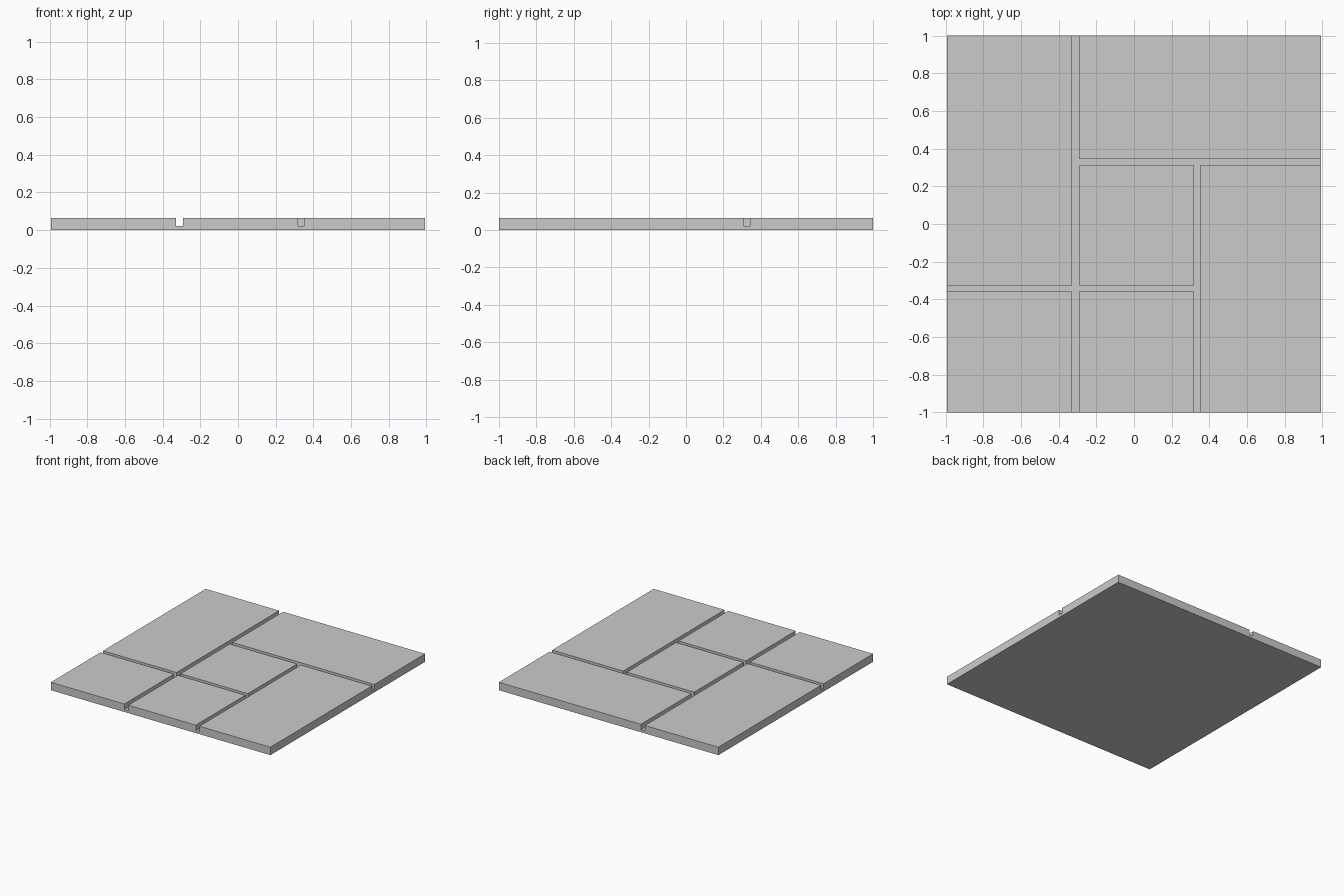
import bpy, bmesh

if "Cube" in bpy.data.objects:
    bpy.data.objects.remove(bpy.data.objects["Cube"])

FLOOR, TOP = 0.021, 0.065
XS = [-0.993, -0.328, -0.292, 0.318, 0.351, 0.993]
YS = [-1.0, -0.358, -0.326, 0.311, 0.344, 1.0]

# Raised stones: x0, x1, y0, y1 as grid line indices
STONES = [
    (0, 1, 0, 1), (0, 1, 2, 5), (2, 3, 0, 1),
    (2, 3, 2, 3), (4, 5, 0, 3), (2, 5, 4, 5),
]


def is_stone(c):
    return any(XS[a] < c.x < XS[b] and YS[d] < c.y < YS[e]
               for a, b, d, e in STONES)


def extrude_up(bm, faces, height):
    geom = bmesh.ops.extrude_face_region(bm, geom=faces)["geom"]
    verts = [g for g in geom if isinstance(g, bmesh.types.BMVert)]
    bmesh.ops.translate(bm, verts=verts, vec=(0, 0, height))
    return [g for g in geom if isinstance(g, bmesh.types.BMFace)]


# Base grid
bm = bmesh.new()
grid = [[bm.verts.new((x, y, 0)) for y in YS] for x in XS]
for i in range(5):
    for j in range(5):
        bm.faces.new((grid[i][j], grid[i + 1][j],
                      grid[i + 1][j + 1], grid[i][j + 1]))

# Thin backing slab, then the stones raised above the joints
floor = extrude_up(bm, bm.faces[:], FLOOR)
extrude_up(bm, [f for f in floor if is_stone(f.calc_center_median())],
           TOP - FLOOR)

# Merge coplanar faces
bmesh.ops.recalc_face_normals(bm, faces=bm.faces[:])
bmesh.ops.dissolve_limit(bm, angle_limit=0.01, verts=bm.verts[:],
                         edges=bm.edges[:])
bmesh.ops.recalc_face_normals(bm, faces=bm.faces[:])

mesh = bpy.data.meshes.new("paving_slab")
bm.to_mesh(mesh)
bm.free()
bpy.context.collection.objects.link(bpy.data.objects.new("paving_slab", mesh))
